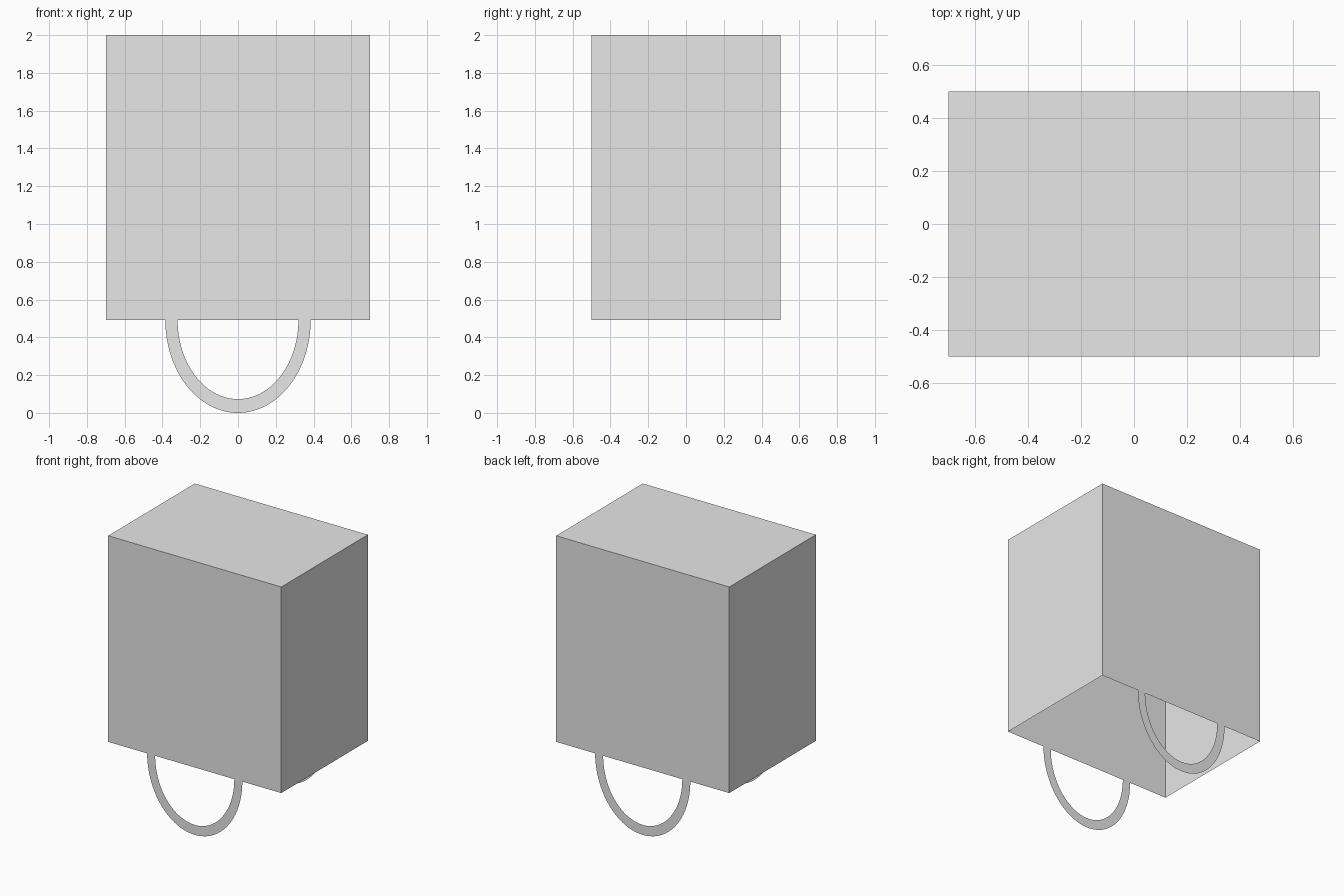
import bpy
import bmesh
from math import cos, sin, pi

W, D, RIM, TOP = 1.40, 1.00, 0.493, 2.0   # bag width, depth, open rim height, closed end
SEGMENTS = 64

old = bpy.data.objects.get("Cube")
if old:
    bpy.data.objects.remove(old, do_unlink=True)

# Plain grey paper
grey = bpy.data.materials.new("light_grey")
grey.use_nodes = True
grey.diffuse_color = (0.8, 0.8, 0.8, 1)
grey.node_tree.nodes["Principled BSDF"].inputs["Base Color"].default_value = (0.8, 0.8, 0.8, 1)


def add_object(name, bm):
    mesh = bpy.data.meshes.new(name)
    bm.to_mesh(mesh)
    bm.free()
    mesh.materials.append(grey)
    obj = bpy.data.objects.new(name, mesh)
    bpy.context.collection.objects.link(obj)
    return obj


# Bag body: a thin-walled box, open underneath
bm = bmesh.new()
bmesh.ops.create_cube(bm, size=1)
for v in bm.verts:
    v.co = (v.co.x * W, v.co.y * D, TOP if v.co.z > 0 else RIM)
bm.normal_update()
bottom = [f for f in bm.faces if f.normal.z < -0.5]
bmesh.ops.delete(bm, geom=bottom, context='FACES_ONLY')
add_object("bag_body", bm)


# Handles: flat half-oval bands in the plane of the front and back walls
def handle(name, side):
    bm = bmesh.new()
    rows = []
    for i in range(SEGMENTS + 1):
        a = pi * i / SEGMENTS
        rows.append([bm.verts.new((rx * cos(a), side * D / 2, RIM - rz * sin(a)))
                     for rx, rz in ((0.385, RIM), (0.32, 0.42))])
    for (o1, i1), (o2, i2) in zip(rows, rows[1:]):
        bm.faces.new((o1, o2, i2, i1))
    bm.normal_update()
    if sum(f.normal.y for f in bm.faces) * side < 0:
        bmesh.ops.reverse_faces(bm, faces=bm.faces[:])
    add_object(name, bm)


handle("front_handle", -1)
handle("back_handle", 1)
